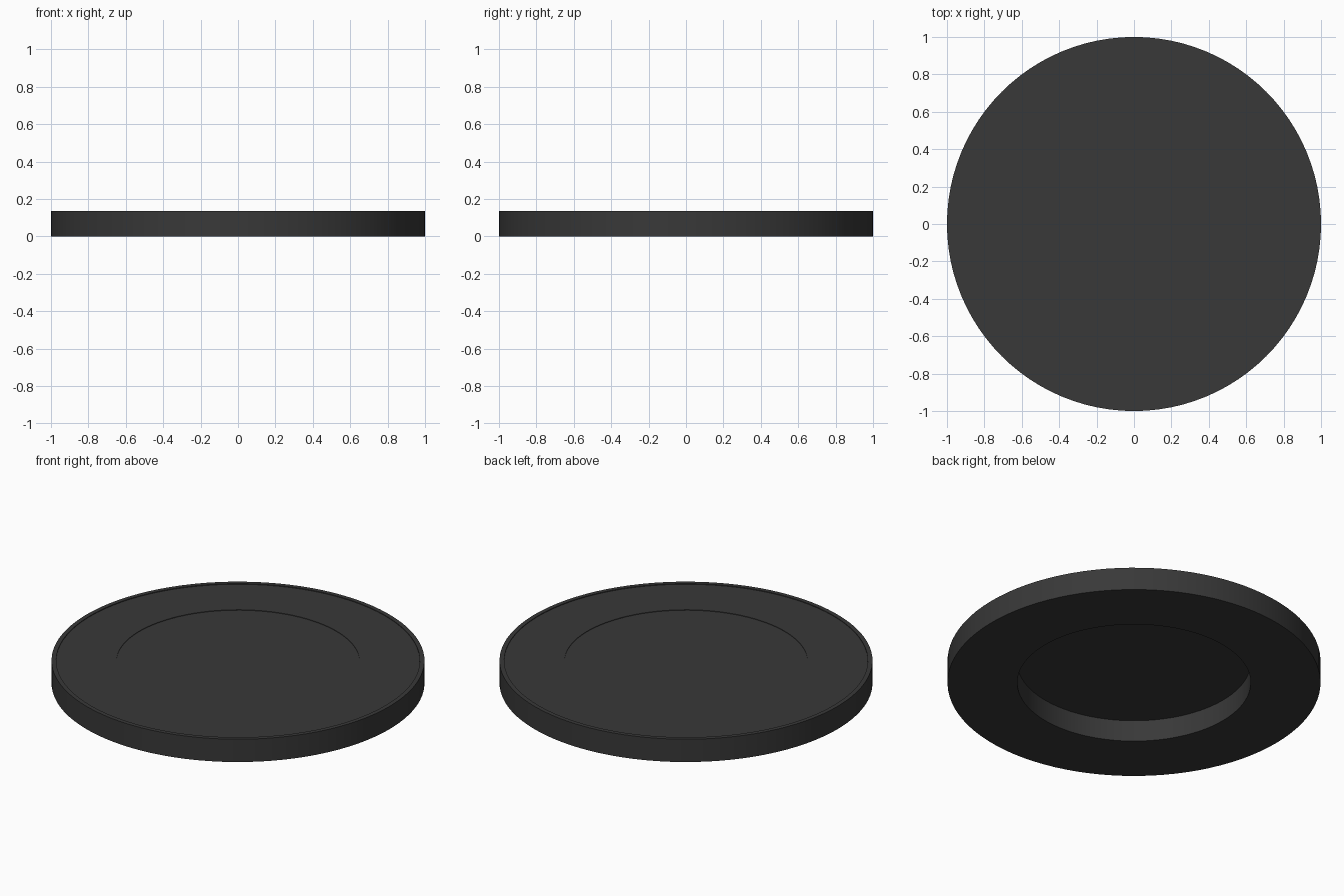
import bpy, bmesh, math

if "Cube" in bpy.data.objects:
    bpy.data.objects.remove(bpy.data.objects["Cube"])

SEGMENTS = 96

# One dark charcoal colour
charcoal = bpy.data.materials.new("charcoal")
charcoal.diffuse_color = (0.04, 0.04, 0.04, 1)
charcoal.use_nodes = True
charcoal.node_tree.nodes["Principled BSDF"].inputs["Base Color"].default_value = charcoal.diffuse_color


def lathe(name, profile):
    """Spin an (r, z) outline around z; points at r = 0 become a centre cap."""
    bm = bmesh.new()
    rings = []
    for r, z in profile:
        if r == 0:
            rings.append([bm.verts.new((0, 0, z))] * SEGMENTS)
        else:
            rings.append([bm.verts.new((r * math.cos(a), r * math.sin(a), z))
                          for a in (2 * math.pi * i / SEGMENTS for i in range(SEGMENTS))])
    for low, high in zip(rings, rings[1:]):
        for i in range(SEGMENTS):
            j = (i + 1) % SEGMENTS
            bm.faces.new(dict.fromkeys((low[i], low[j], high[j], high[i])))
    bmesh.ops.recalc_face_normals(bm, faces=bm.faces)
    mesh = bpy.data.meshes.new(name)
    bm.to_mesh(mesh)
    bm.free()
    mesh.materials.append(charcoal)
    obj = bpy.data.objects.new(name, mesh)
    bpy.context.collection.objects.link(obj)
    bpy.context.view_layer.objects.active = obj
    obj.select_set(True)
    bpy.ops.object.shade_smooth_by_angle(angle=math.radians(20))
    obj.select_set(False)
    return obj


# Round disc: hollow underneath, thin centre panel, shallow lip around the top
lathe("round_disc", [
    (0, 0.126),        # underside of centre panel
    (0.626, 0.126),    # hollow wall
    (0.626, 0),        # bottom ring
    (1, 0),
    (1, 0.135),        # outer wall and lip
    (0.975, 0.135),
    (0.975, 0.131),    # top face
    (0.652, 0.131),
    (0.652, 0.128),    # step down to centre panel
    (0, 0.128),
])
